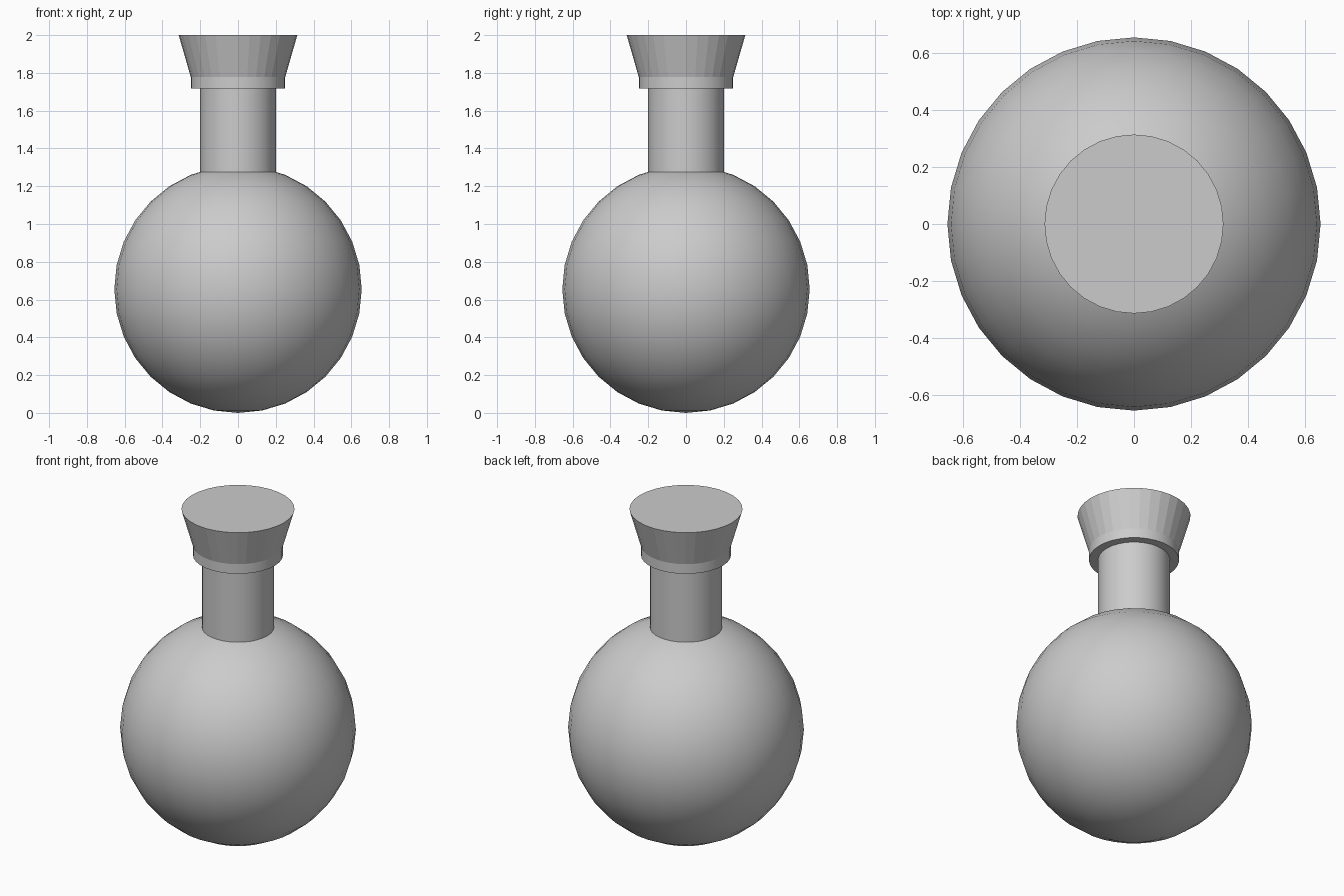
import bpy
from math import radians

if "Cube" in bpy.data.objects:
    bpy.data.objects.remove(bpy.data.objects["Cube"])

SIDES = 32


def smooth(obj):
    bpy.ops.object.shade_smooth_by_angle(angle=radians(30))
    return obj


def tapered(name, r_bottom, r_top, z0, z1, is_smooth=True):
    """Capped round section standing between two heights."""
    bpy.ops.mesh.primitive_cone_add(vertices=SIDES, radius1=r_bottom, radius2=r_top,
                                    depth=z1 - z0, location=(0, 0, (z0 + z1) / 2))
    obj = bpy.context.object
    obj.name = name
    return smooth(obj) if is_smooth else obj


# Round flask body
R = 0.655
bpy.ops.mesh.primitive_uv_sphere_add(segments=SIDES, ring_count=16, radius=R, location=(0, 0, R))
body = bpy.context.object
body.name = "flask_body"
smooth(body)

# Neck, sunk slightly into the body
tapered("neck", 0.2, 0.2, 1.23, 1.75)

# Collar around the mouth
tapered("collar", 0.25, 0.25, 1.718, 1.778)

# Faceted flaring stopper
tapered("stopper", 0.245, 0.314, 1.76, 2.0, is_smooth=False)
